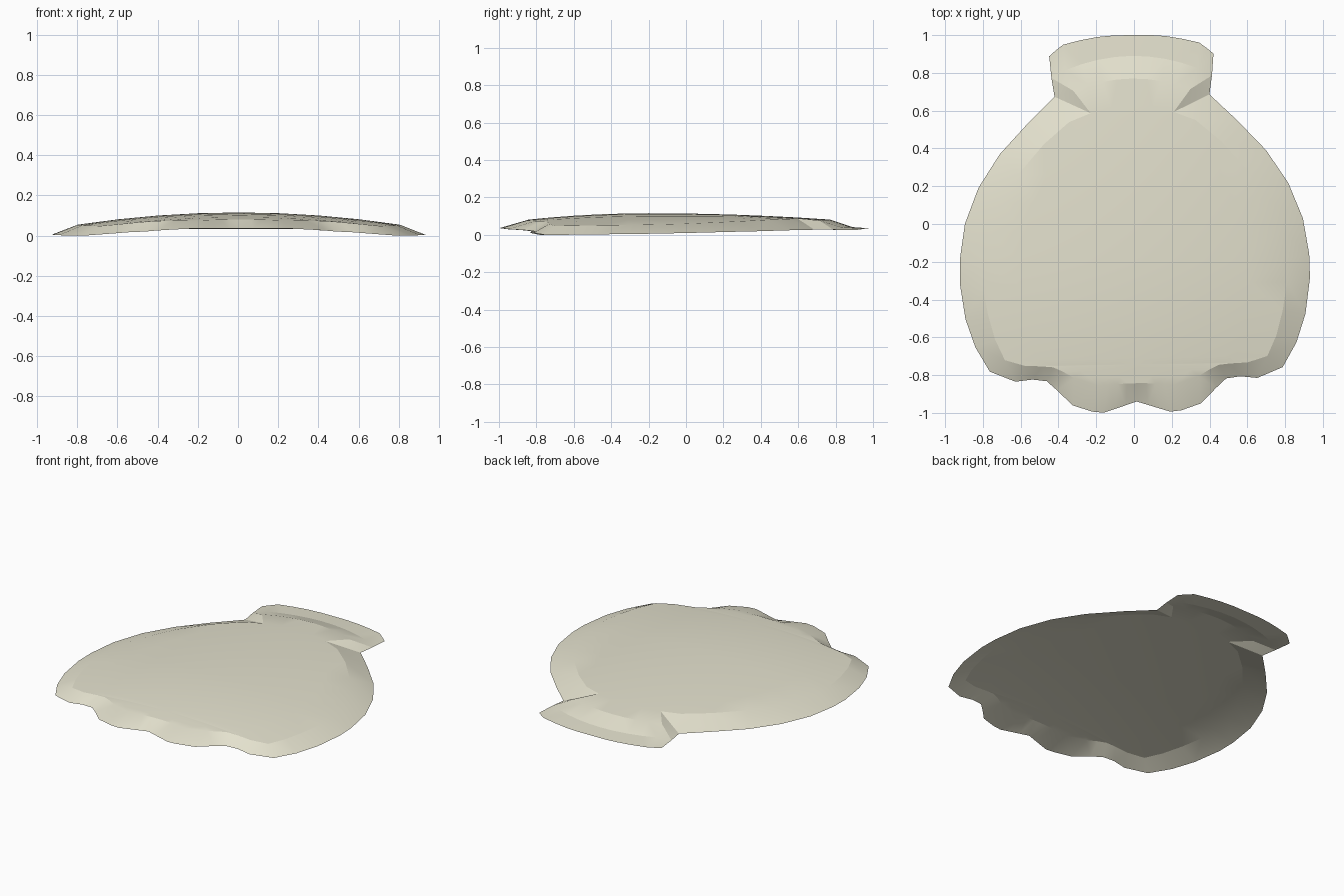
import bpy, bmesh, math
from mathutils import Matrix

if "Cube" in bpy.data.objects:
    bpy.data.objects.remove(bpy.data.objects["Cube"])

# Crosswise sections, back to front: inner half width, y, bow at the centre | outer edge x, y, z
SECTIONS = [
    (.36, .955, .045, .40, .925, .028),
    (.35, .82, .07, .435, .895, .025),
    (.31, .71, .06, .425, .78, .027),
    (.22, .59, .04, .41, .68, .027),
    (.335, .545, .02, .41, .68, .027),
    (.47, .43, 0, .555, .54, .024),
    (.61, .27, 0, .705, .38, .019),
    (.70, .12, 0, .82, .205, .015),
    (.765, -.03, 0, .895, .015, .01),
    (.80, -.20, 0, .925, -.175, .006),
    (.805, -.32, 0, .927, -.30, .004),
    (.78, -.47, 0, .90, -.49, .002),
    (.745, -.60, 0, .85, -.64, 0),
    (.695, -.71, 0, .775, -.77, 0),
    (.59, -.742, 0, .64, -.825, .01),
    (.50, -.746, 0, .55, -.815, .017),
    (.44, -.752, 0, .475, -.825, .02),
    (.39, -.775, 0, .42, -.875, .025),
    (.33, -.81, 0, .34, -.955, .03),
    (.20, -.855, .012, .235, -.99, .035),
]
STEPS = [i / 4 for i in range(-4, 5)]
NECK_Z = {0: .033, 1: .041}


def dome(x, y):
    """Height of the gently domed shell."""
    d = y + .2
    return .115 - .095 * x * x - (.036 if d > 0 else .083) * d * d


def section(i, data):
    hw, y0, bow, ox, oy, oz = data
    row = [(-ox, oy, oz)]
    for t in STEPS:
        x, y = hw * t, y0 + bow * (1 - t * t)
        if i == 0:
            y = min(1, y + .008 * (1 - abs(t)))
        row.append((x, y, NECK_Z.get(i, dome(x, y))))
    return row + [(ox, oy, oz)]


rows = [section(i, s) for i, s in enumerate(SECTIONS)]

# Front lip with two lobes and a notch between them
lip = [(.235 * t, -.99 if abs(t) == 1 else -1 + .06 * (1 - abs(t) / .8), .035) for t in STEPS]
rows.append([lip[0]] + lip + [lip[-1]])

# Skin neighbouring sections into one open sheet
bm = bmesh.new()
grid = [[bm.verts.new(p) for p in row] for row in rows]
for a, b in zip(grid, grid[1:]):
    for j in range(len(a) - 1):
        bm.faces.new((a[j], b[j], b[j + 1], a[j + 1]))
# Close the small corners at the back of the neck and merge repeated points
bmesh.ops.remove_doubles(bm, verts=bm.verts[:], dist=.0005)
bmesh.ops.triangulate(bm, faces=bm.faces[:])
bmesh.ops.rotate(bm, verts=bm.verts[:], matrix=Matrix.Rotation(math.radians(.9), 3, 'Z'))
bm.normal_update()
down = [f for f in bm.faces if f.normal.z < 0]
if down:
    bmesh.ops.reverse_faces(bm, faces=down)

mesh = bpy.data.meshes.new("shell_plate")
bm.to_mesh(mesh)
bm.free()
shell = bpy.data.objects.new("shell_plate", mesh)
bpy.context.collection.objects.link(shell)

# Pale cream colour, smooth dome with crisp rim
cream = bpy.data.materials.new("pale_cream")
cream.diffuse_color = (.78, .76, .62, 1)
cream.use_nodes = True
cream.node_tree.nodes["Principled BSDF"].inputs["Base Color"].default_value = cream.diffuse_color
mesh.materials.append(cream)
bpy.context.view_layer.objects.active = shell
shell.select_set(True)
bpy.ops.object.shade_smooth_by_angle(angle=math.radians(14))
